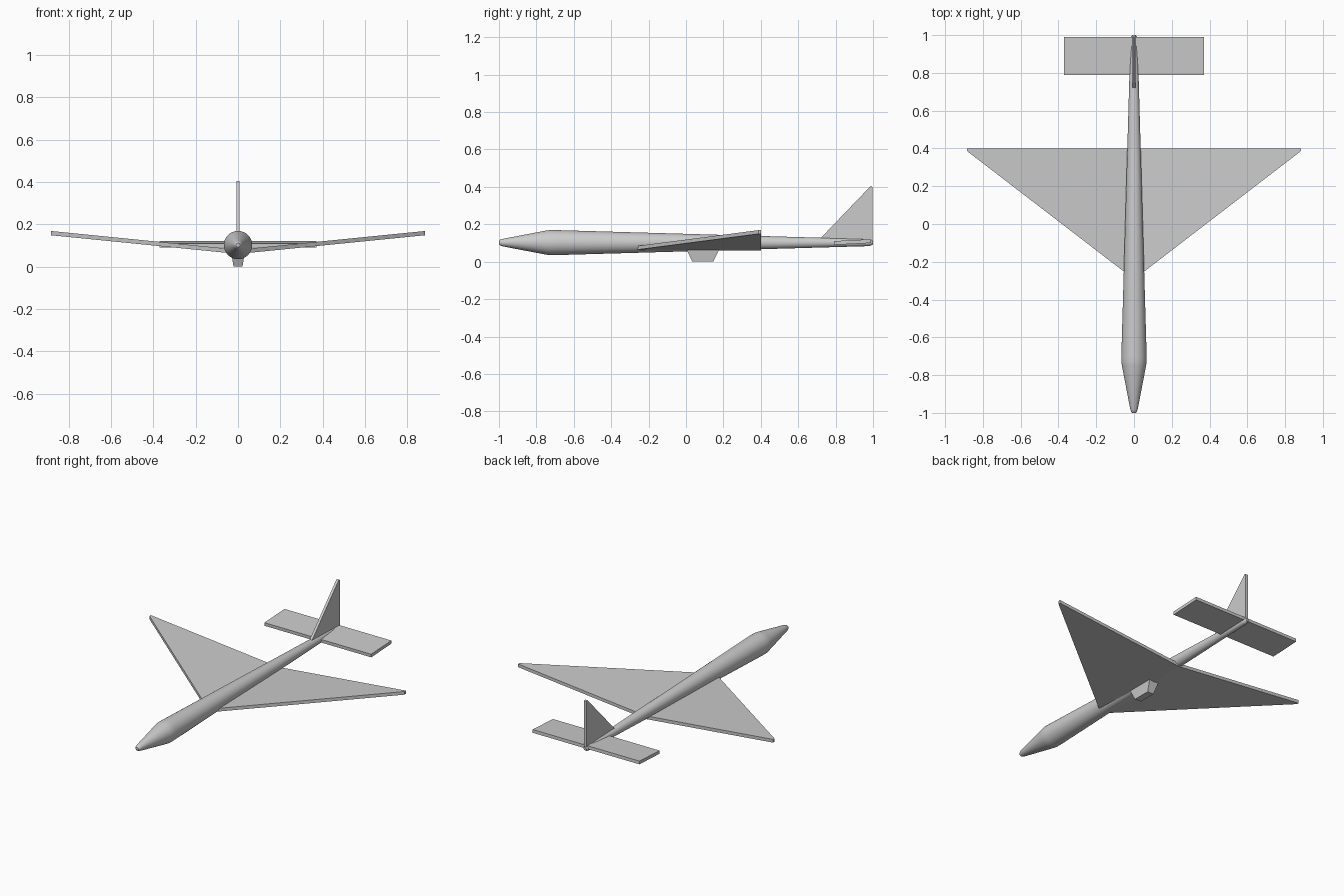
import bpy, bmesh, math
from mathutils import Vector

cube = bpy.data.objects.get("Cube")
if cube:
    bpy.data.objects.remove(cube, do_unlink=True)

grey = bpy.data.materials.new("light_grey")
grey.use_nodes = True
colour = (0.6, 0.6, 0.6, 1)
grey.diffuse_color = colour
grey.node_tree.nodes["Principled BSDF"].inputs["Base Color"].default_value = colour


def add_object(name, bm):
    bmesh.ops.recalc_face_normals(bm, faces=bm.faces)
    mesh = bpy.data.meshes.new(name)
    bm.to_mesh(mesh)
    bm.free()
    mesh.materials.append(grey)
    obj = bpy.data.objects.new(name, mesh)
    bpy.context.collection.objects.link(obj)
    return obj


def plate(name, outline, offset):
    """Flat outline pushed along an offset to give it thickness."""
    bm = bmesh.new()
    face = bm.faces.new([bm.verts.new(p) for p in outline])
    moved = bmesh.ops.extrude_face_region(bm, geom=[face], use_keep_orig=True)["geom"]
    verts = [v for v in moved if isinstance(v, bmesh.types.BMVert)]
    bmesh.ops.translate(bm, verts=verts, vec=Vector(offset))
    return add_object(name, bm)


# Fuselage: round body with a conical nose and a long tapering tail
AXIS_Z, SIDES = 0.102, 32
profile = [(-1, 0.009), (-0.994, 0.015), (-0.98, 0.02), (-0.75, 0.064), (-0.73, 0.067),
           (-0.70, 0.067), (0.97, 0.019), (0.99, 0.016), (1, 0.009)]
bm = bmesh.new()
rings = []
for y, r in profile:
    angles = [2 * math.pi * i / SIDES for i in range(SIDES)]
    rings.append([bm.verts.new((r * math.cos(a), y, AXIS_Z + r * math.sin(a))) for a in angles])
for a, b in zip(rings, rings[1:]):
    for i in range(SIDES):
        j = (i + 1) % SIDES
        bm.faces.new((a[i], a[j], b[j], b[i]))
bm.faces.new(rings[0])
bm.faces.new(rings[-1])
fuselage = add_object("fuselage", bm)
bpy.context.view_layer.objects.active = fuselage
fuselage.select_set(True)
bpy.ops.object.shade_smooth_by_angle(angle=math.radians(35))

# Delta wings, rising towards the tips
wing_plan = [(0, -0.293), (0.876, 0.38), (0.884, 0.388), (0.884, 0.4), (0, 0.4)]
for name, side in (("left_wing", 1), ("right_wing", -1)):
    plate(name, [(side * x, y, 0.06 + 0.1 * x) for x, y in wing_plan], (0, 0, 0.02))

# Tailplane, with its trailing edge slightly raised
plate("tailplane", [(-0.37, 0.791, 0.09), (0.37, 0.791, 0.09),
                    (0.37, 0.99, 0.1), (-0.37, 0.99, 0.1)], (0, -0.001, 0.02))

# Upright fin
plate("tail_fin", [(-0.008, y, z) for y, z in
                   ((0.695, 0.1), (0.98, 0.397), (0.988, 0.405), (0.996, 0.4), (0.996, 0.1))],
      (0.016, 0, 0))

# Tapered pod below the wings
bm = bmesh.new()
bmesh.ops.create_cube(bm, size=2)
for v in bm.verts:
    top = v.co.z > 0
    half_width, half_length = (0.034, 0.092) if top else (0.021, 0.056)
    v.co = (v.co.x * half_width, 0.09 + v.co.y * half_length, 0.075 if top else 0)
add_object("belly_pod", bm)
